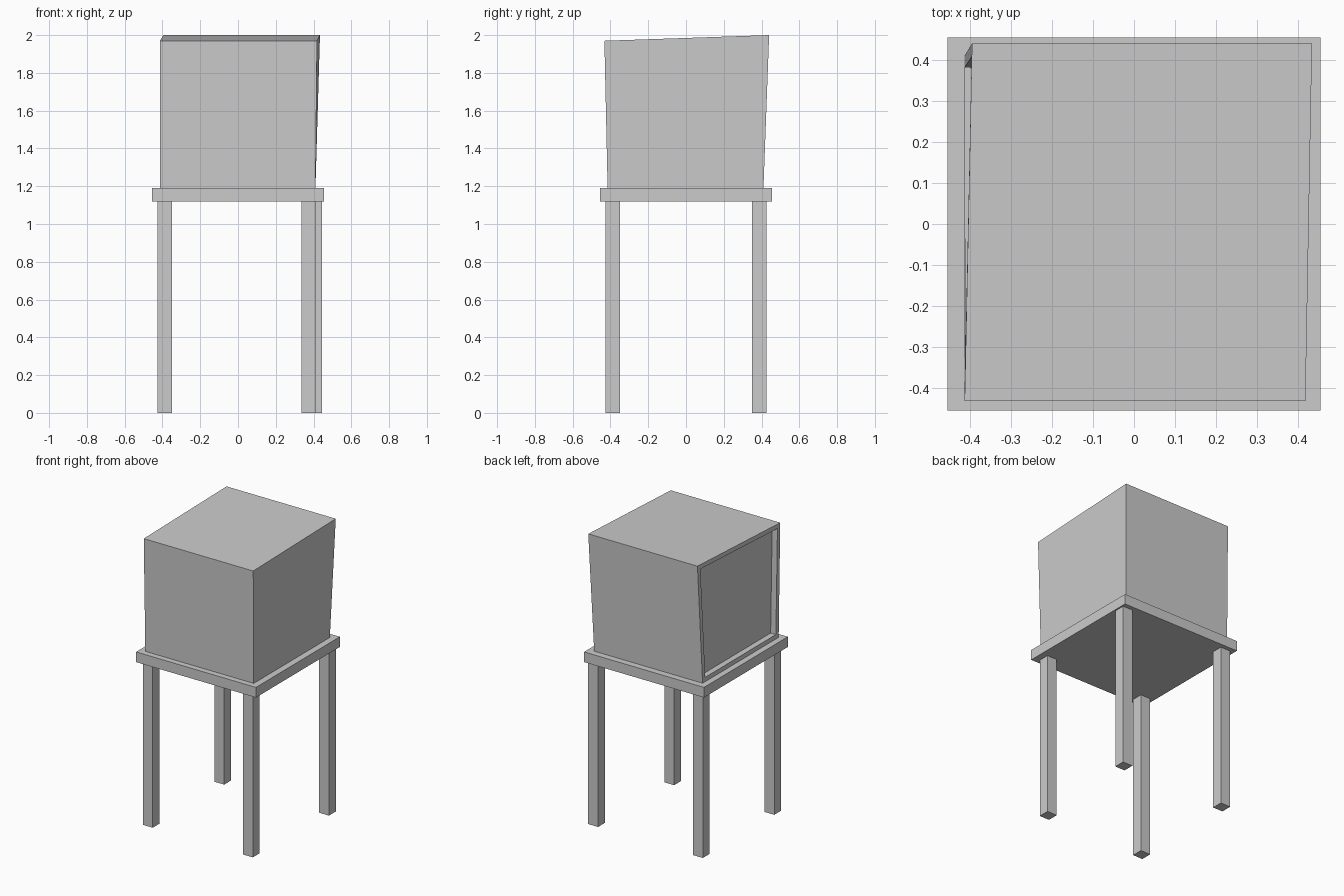
import bpy, bmesh

if "Cube" in bpy.data.objects:
    bpy.data.objects.remove(bpy.data.objects["Cube"])


def hexahedron(name, bottom, top, recess_left=False):
    """Six-sided solid from two rings of four points (counter-clockwise, front-left first)."""
    bm = bmesh.new()
    b = [bm.verts.new(p) for p in bottom]
    t = [bm.verts.new(p) for p in top]
    bm.faces.new(b[::-1])
    bm.faces.new(t)
    sides = [bm.faces.new((b[i], b[(i + 1) % 4], t[(i + 1) % 4], t[i])) for i in range(4)]
    bm.normal_update()
    if recess_left:
        # rim around the left face, then a shallow sunken panel
        panel = sides[3]
        bmesh.ops.inset_region(bm, faces=[panel], thickness=0.03, use_even_offset=True)
        bm.normal_update()
        bmesh.ops.inset_region(bm, faces=[panel], thickness=0.0, depth=-0.04)
        bm.normal_update()
    mesh = bpy.data.meshes.new(name)
    bm.to_mesh(mesh)
    bm.free()
    obj = bpy.data.objects.new(name, mesh)
    bpy.context.collection.objects.link(obj)
    return obj


def block(name, x0, x1, y0, y1, z0, z1):
    ring = [(x0, y0), (x1, y0), (x1, y1), (x0, y1)]
    return hexahedron(name, [(x, y, z0) for x, y in ring], [(x, y, z1) for x, y in ring])


# table slab
block("table_top", -0.455, 0.455, -0.455, 0.455, 1.12, 1.19)

# legs (right-hand pair is slightly uneven)
W = 0.075
for name, x, y in (
    ("front_left_leg", -0.425, -0.425),
    ("back_left_leg", -0.425, 0.35),
    ("front_right_leg", 0.335, -0.425),
    ("back_right_leg", 0.37, 0.35),
):
    block(name, x, x + W, y, y + W, 0.0, 1.12)

# skewed cabinet with a recessed panel on its left side
hexahedron(
    "cabinet",
    [(-0.413, -0.415, 1.19), (0.41, -0.415, 1.19), (0.41, 0.41, 1.19), (-0.413, 0.41, 1.19)],
    [(-0.413, -0.432, 1.97), (0.418, -0.432, 1.97), (0.434, 0.44, 2.0), (-0.395, 0.44, 2.0)],
    recess_left=True,
)
